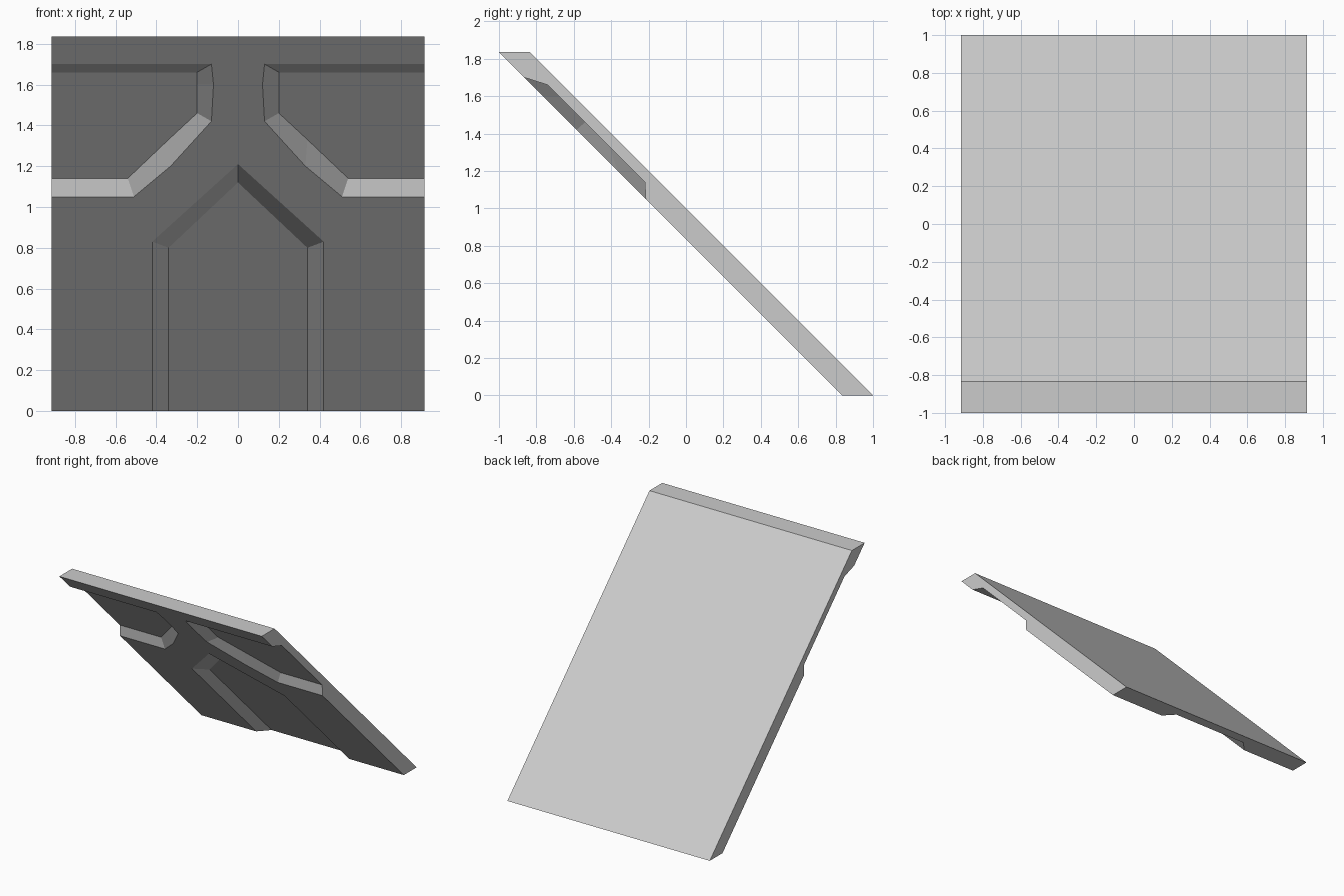
import bpy, bmesh

if "Cube" in bpy.data.objects:
    bpy.data.objects.remove(bpy.data.objects["Cube"])

W, H = 0.915, 1.835               # half width and height of the slab
FRONT, FLOOR, BACK = 0.835, 0.92, 1.0   # sloping planes, each y + z = constant

# Half outlines as (x, z): recess rims on the front plane, and recess floors
pocket_rim = [(W, 1.70), (0.13, 1.70), (0.12, 1.60), (0.13, 1.42),
              (0.33, 1.20), (0.51, 1.05), (W, 1.05)]
pocket_floor = [(W, 1.66), (0.20, 1.66), (0.20, 1.60), (0.20, 1.46),
                (0.34, 1.33), (0.54, 1.14), (W, 1.14)]
channel_rim = [(0.42, 0), (0.42, 0.83), (0, 1.21)]
channel_floor = [(0.34, 0), (0.34, 0.80), (0, 1.12)]

bm = bmesh.new()


def on_plane(points, plane):
    return [bm.verts.new((x, plane - z, z)) for x, z in points]


def walls(rim, floor):
    for i in range(len(rim) - 1):
        bm.faces.new((rim[i], rim[i + 1], floor[i + 1], floor[i]))


p_rim = on_plane(pocket_rim, FRONT)
p_floor = on_plane(pocket_floor, FLOOR)
c_rim = on_plane(channel_rim, FRONT)
c_floor = on_plane(channel_floor, FLOOR)
c_mid, = on_plane([(0, 0)], FLOOR)
top_mid, top_side, low_side = on_plane([(0, H), (W, H), (W, 0)], FRONT)
back = on_plane([(0, H), (W, H), (W, 0), (0, 0)], BACK)

# Recess walls and floors
walls(p_rim, p_floor)
walls(c_rim, c_floor)
bm.faces.new(p_floor)
bm.faces.new(c_floor + [c_mid])

# Raised front, back, top edge, notched side edge and bottom edge
bm.faces.new([top_mid, top_side] + p_rim + [low_side] + c_rim)
bm.faces.new(back)
bm.faces.new((top_mid, top_side, back[1], back[0]))
bm.faces.new([top_side, p_rim[0], p_floor[0], p_floor[-1], p_rim[-1],
              low_side, back[2], back[1]])
bm.faces.new([low_side, c_rim[0], c_floor[0], c_mid, back[3], back[2]])

# Mirror the half, then merge the flat faces across the centre line
geom = bm.verts[:] + bm.edges[:] + bm.faces[:]
bmesh.ops.mirror(bm, geom=geom, axis='X', merge_dist=0.0001)
bmesh.ops.remove_doubles(bm, verts=bm.verts[:], dist=0.0001)
bmesh.ops.recalc_face_normals(bm, faces=bm.faces[:])
bmesh.ops.dissolve_limit(bm, angle_limit=0.01, verts=bm.verts[:],
                         edges=bm.edges[:])

mesh = bpy.data.meshes.new("sloped_panel")
bm.to_mesh(mesh)
bm.free()
panel = bpy.data.objects.new("sloped_panel", mesh)
bpy.context.collection.objects.link(panel)

# Plain grey
grey = (0.60, 0.60, 0.60, 1)
mat = bpy.data.materials.new("plain grey")
mat.use_nodes = True
mat.diffuse_color = grey
mat.node_tree.nodes["Principled BSDF"].inputs["Base Color"].default_value = grey
mesh.materials.append(mat)
